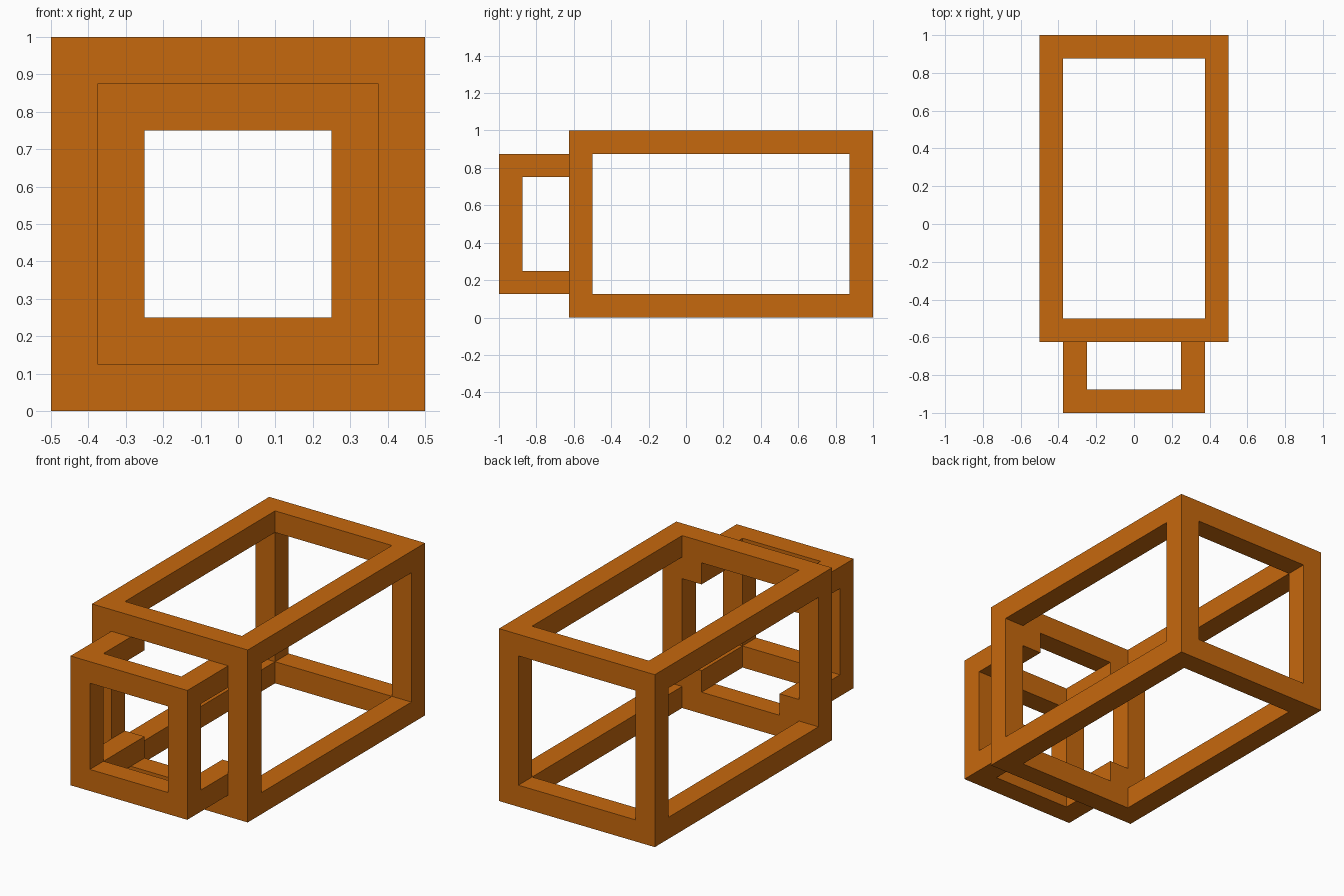
import bpy
import bmesh

cube = bpy.data.objects.get("Cube")
if cube:
    bpy.data.objects.remove(cube, do_unlink=True)

BAR = 0.125  # square bar thickness

orange = bpy.data.materials.new("orange")
orange.use_nodes = True
colour = (0.565, 0.138, 0.004, 1.0)
orange.diffuse_color = colour
orange.node_tree.nodes["Principled BSDF"].inputs["Base Color"].default_value = colour


def bar_frame(name, low, high, open_back=False):
    """Box outline of square bars as one clean shell; open_back leaves out the rear ring."""
    cuts = [(a, a + BAR, b - BAR, b) for a, b in zip(low, high)]
    if open_back:
        cuts[1] = (low[1], low[1] + BAR, high[1])
    last = [len(c) - 2 for c in cuts]

    def solid(cell):
        if any(i < 0 or i > n for i, n in zip(cell, last)):
            return False
        ends = [i == 0 or i == 2 for i in cell]
        return sum(ends) >= 2

    bm = bmesh.new()
    cells = [(i, j, k) for i in range(last[0] + 1)
             for j in range(last[1] + 1) for k in range(last[2] + 1)]
    for cell in filter(solid, cells):
        for axis in range(3):
            u, v = (axis + 1) % 3, (axis + 2) % 3
            for side in (0, 1):
                neighbour = list(cell)
                neighbour[axis] += 2 * side - 1
                if solid(neighbour):
                    continue
                # Skin only the exposed sides of each cell
                corners = []
                for du, dv in ((0, 0), (1, 0), (1, 1), (0, 1)):
                    p = [0.0, 0.0, 0.0]
                    p[axis] = cuts[axis][cell[axis] + side]
                    p[u] = cuts[u][cell[u] + du]
                    p[v] = cuts[v][cell[v] + dv]
                    corners.append(bm.verts.new(p))
                bm.faces.new(corners if side else corners[::-1])
    bmesh.ops.remove_doubles(bm, verts=bm.verts, dist=1e-5)
    bmesh.ops.recalc_face_normals(bm, faces=bm.faces)

    mesh = bpy.data.meshes.new(name)
    bm.to_mesh(mesh)
    bm.free()
    mesh.materials.append(orange)
    obj = bpy.data.objects.new(name, mesh)
    bpy.context.collection.objects.link(obj)
    return obj


# Large open box frame
bar_frame("body_frame", (-0.5, -0.625, 0.0), (0.5, 1.0, 1.0))

# Smaller front frame, its four corner bars running into the body's front opening
bar_frame("front_frame", (-0.375, -1.0, 0.125), (0.375, -0.5, 0.875), open_back=True)
